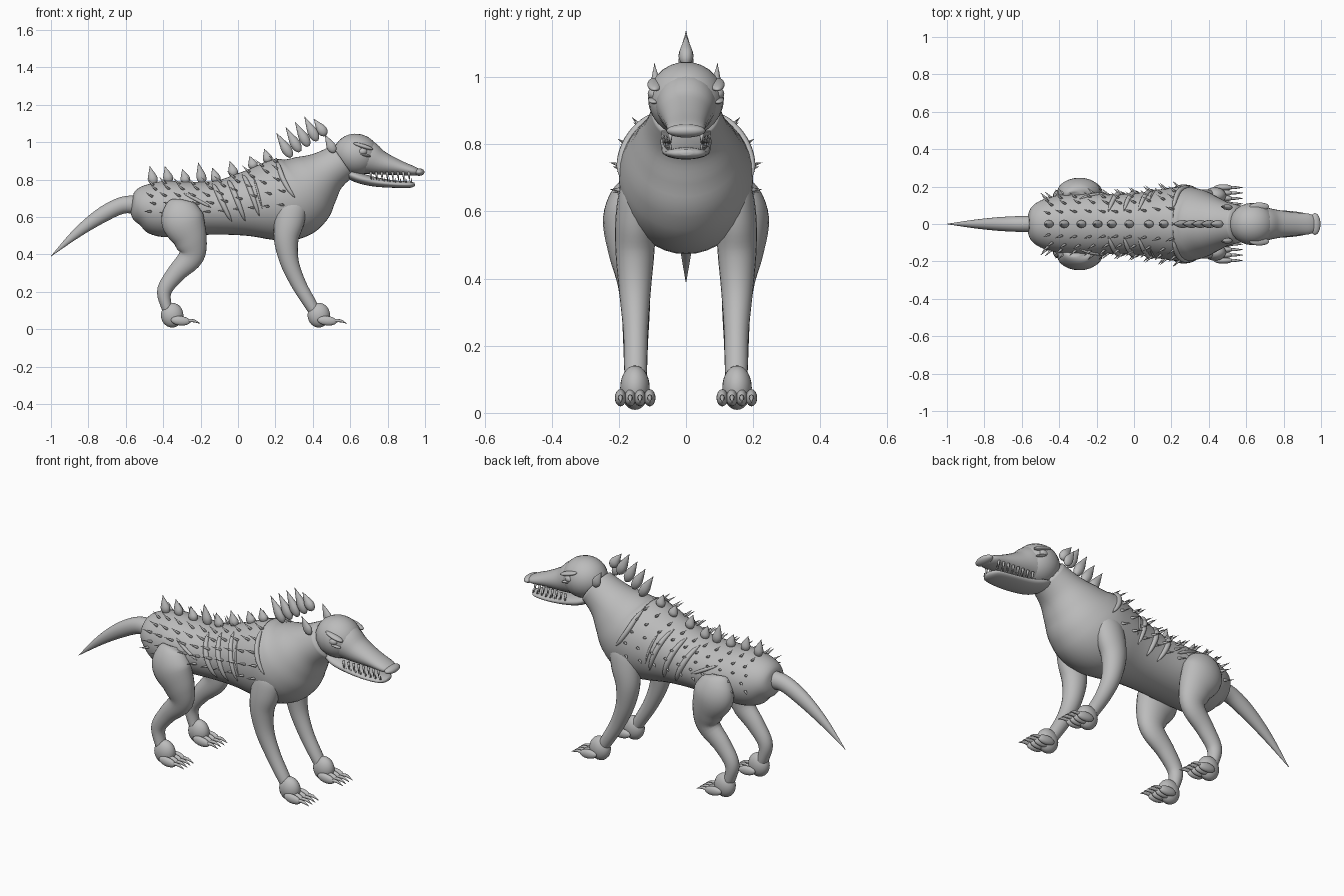
import bpy, bmesh, math
from mathutils import Vector, Matrix

if "Cube" in bpy.data.objects:
    bpy.data.objects.remove(bpy.data.objects["Cube"], do_unlink=True)

hide = bpy.data.materials.new("grey hide")
hide.use_nodes = True
hide.diffuse_color = (0.5, 0.5, 0.5, 1)
hide.node_tree.nodes["Principled BSDF"].inputs["Base Color"].default_value = (0.5, 0.5, 0.5, 1)


def finish(name, bm):
    """Turn a bmesh into a smooth, grey object."""
    bmesh.ops.recalc_face_normals(bm, faces=bm.faces)
    for f in bm.faces:
        f.smooth = True
    mesh = bpy.data.meshes.new(name)
    bm.to_mesh(mesh)
    bm.free()
    mesh.materials.append(hide)
    obj = bpy.data.objects.new(name, mesh)
    bpy.context.collection.objects.link(obj)


def sample(pts, t):
    """Catmull-Rom value of the point list at t, in units of points."""
    n = len(pts) - 1
    i = min(max(int(t), 0), n - 1)
    f = t - i
    p = [pts[min(max(j, 0), n)] for j in range(i - 1, i + 3)]
    return [b + f / 2 * (c - a + f * (2 * a - 5 * b + 4 * c - d + f * (3 * (b - c) + d - a)))
            for a, b, c, d in zip(*p)]


def frame(pts, t):
    """Centre, side axis, up axis and radii at t. Points are x, y, z, side radius, up radius."""
    v = sample(pts, t)
    n = len(pts) - 1
    tan = Vector(sample(pts, min(t + .05, n))[:3]) - Vector(sample(pts, max(t - .05, 0))[:3])
    tan.normalize()
    side = Vector((0, 1, 0))
    side = (side - tan * side.dot(tan)).normalized()
    return Vector(v[:3]), side, tan.cross(side), max(v[3], .001), max(v[4], .001)


def tube(bm, pts, sides=24, steps=5):
    """Loft ellipses along a path."""
    rings = []
    for k in range((len(pts) - 1) * steps + 1):
        c, s, u, a, b = frame(pts, k / steps)
        rings.append([bm.verts.new(c + s * a * math.cos(q) + u * b * math.sin(q))
                      for q in (2 * math.pi * i / sides for i in range(sides))])
    for r0, r1 in zip(rings, rings[1:]):
        for i in range(sides):
            j = (i + 1) % sides
            bm.faces.new((r0[i], r0[j], r1[j], r1[i]))
    bm.faces.new(rings[0])
    bm.faces.new(rings[-1])


def ball(bm, centre, radii, pitch=0):
    m = (Matrix.Translation(centre) @ Matrix.Rotation(pitch, 4, 'Y')
         @ Matrix.Diagonal((*radii, 1)))
    bmesh.ops.create_uvsphere(bm, u_segments=24, v_segments=14, radius=1, matrix=m)


def spike(bm, base, tip, r, sides=8):
    base, tip = Vector(base), Vector(tip)
    d = tip - base
    m = Matrix.Translation((base + tip) / 2) @ d.to_track_quat('Z', 'Y').to_matrix().to_4x4()
    bmesh.ops.create_cone(bm, cap_ends=True, segments=sides, radius1=r, radius2=0,
                          depth=d.length, matrix=m)


def leaf(bm, base, tip, wide, thick):
    """Teardrop spine, fat near the base and pointed at the tip."""
    base, tip = Vector(base), Vector(tip)
    tube(bm, [(*base.lerp(tip, f), thick * w, wide * w)
              for f, w in ((0, .3), (.12, .8), (.35, 1), (.65, .6), (1, 0))], 12, 3)


# Torso and neck
torso = [(x, 0, z, ry, rz) for x, z, ry, rz in (
    (-.575, .645, .01, .01), (-.555, .645, .08, .07), (-.5, .65, .125, .12),
    (-.4, .643, .155, .15), (-.25, .645, .165, .143), (-.1, .65, .16, .145),
    (.05, .67, .17, .175), (.17, .685, .19, .21), (.27, .7, .2, .225),
    (.34, .735, .187, .21), (.41, .79, .155, .165), (.48, .845, .122, .118),
    (.56, .9, .1, .1))]
bm = bmesh.new()
tube(bm, torso, 40)
finish("torso", bm)


def skin(x, degrees, s):
    """Point and outward direction on the torso; the angle runs from the spine down."""
    lo, hi = 0, len(torso) - 1
    for _ in range(30):
        mid = (lo + hi) / 2
        lo, hi = (mid, hi) if sample(torso, mid)[0] < x else (lo, mid)
    c, side, up, a, b = frame(torso, lo)
    q = math.radians(degrees)
    up = up if up.z > 0 else -up
    return (c + side * s * a * math.sin(q) + up * b * math.cos(q),
            (side * s * math.sin(q) / a + up * math.cos(q) / b).normalized())


# Tail
bm = bmesh.new()
tube(bm, [(-.53, 0, .665, .045, .05), (-.62, 0, .662, .042, .045), (-.73, 0, .608, .036, .041),
          (-.86, 0, .515, .022, .026), (-1, 0, .39, .001, .001)])
finish("tail", bm)

# Head: skull, snout, nose and lower jaw
bm = bmesh.new()
ball(bm, (.632, 0, .935), (.122, .113, .11), .15)
finish("skull", bm)
bm = bmesh.new()
tube(bm, [(.6, 0, .925, .085, .09), (.68, 0, .92, .092, .095), (.76, 0, .89, .077, .066),
          (.86, 0, .864, .062, .04), (.94, 0, .845, .054, .025), (.975, 0, .84, .03, .012)])
finish("snout", bm)
bm = bmesh.new()
ball(bm, (.968, 0, .84), (.029, .058, .02))
finish("nose", bm)
bm = bmesh.new()
tube(bm, [(.56, 0, .85, .05, .02), (.63, 0, .815, .075, .028), (.72, 0, .79, .073, .026),
          (.83, 0, .776, .07, .02), (.92, 0, .773, .055, .017), (.945, 0, .776, .02, .008)])
finish("lower_jaw", bm)
bm = bmesh.new()
for s in (-1, 1):
    for i in range(8):
        x = .71 + .029 * i
        y = s * (.066 - .0028 * i)
        spike(bm, (x, y, .84), (x + .004, y, .787 if i % 3 else .778), .008)
        spike(bm, (x + .014, y, .785), (x + .014, y, .812), .005)
finish("teeth", bm)

for s, label in ((1, "left"), (-1, "right")):
    # Eye, lids, brow and ear
    bm = bmesh.new()
    ball(bm, (.665, s * .092, .95), (.026, .022, .02))
    finish(label + "_eye", bm)
    bm = bmesh.new()
    ball(bm, (.67, s * .093, .978), (.055, .022, .012), .3)
    ball(bm, (.675, s * .095, .932), (.036, .018, .008), .25)
    finish(label + "_brow_and_lid", bm)
    bm = bmesh.new()
    leaf(bm, (.515, s * .088, .945), (.465, s * .094, .1 + .94), .025, .015)
    finish(label + "_ear", bm)

    # Legs: each ends in a ball paw with four toes and claws
    fore = [(.29, .14, .69, .02, .03), (.29, .145, .665, .05, .075), (.275, .15, .58, .06, .08),
            (.258, .152, .48, .058, .066), (.275, .152, .36, .047, .05),
            (.325, .15, .24, .037, .04), (.39, .15, .13, .034, .034), (.42, .15, .08, .03, .03)]
    hind = [(-.31, .15, .685, .02, .04), (-.31, .16, .66, .055, .085), (-.295, .172, .58, .075, .115),
            (-.255, .165, .48, .066, .09), (-.25, .155, .39, .05, .068),
            (-.33, .15, .3, .042, .05), (-.392, .15, .21, .037, .04),
            (-.385, .15, .13, .034, .03), (-.36, .15, .08, .03, .03)]
    for kind, path, px in (("front", fore, .432), ("hind", hind, -.352)):
        bm = bmesh.new()
        tube(bm, [(x, s * y, z, a, b) for x, y, z, a, b in path])
        finish(f"{label}_{kind}_leg", bm)
        bm = bmesh.new()
        ball(bm, (px, s * .152, .075), (.06, .044, .066))
        for i in range(4):
            y = s * (.108 + .029 * i)
            ball(bm, (px + .045, y, .045), (.052, .017, .025), .1)
        finish(f"{label}_{kind}_paw", bm)
        bm = bmesh.new()
        for i in range(4):
            y = s * (.108 + .029 * i)
            tube(bm, [(px + .08, y, .045, .009, .009), (px + .115, y, .045, .007, .008),
                      (px + .15, y, .03, .001, .001)], 8, 3)
        finish(f"{label}_{kind}_claws", bm)

    # Raised rib ridges and a slanting scar: start x, end x, angles, radius
    bm = bmesh.new()
    for x0, x1, a0, a1, r in ((-.13, -.045, 25, 122, .013), (-.035, .025, 25, 122, .013),
                              (.045, .105, 25, 112, .012), (.1, .125, 45, 100, .005),
                              (.24, .3, 25, 92, .012), (-.29, -.145, 55, 88, .008)):
        path = []
        for k in range(9):
            f = k / 8
            p, n = skin(x0 + (x1 - x0) * f, a0 + (a1 - a0) * f, s)
            w = r * (.15 + math.sin(math.pi * f) ** .5)
            path.append((*p, w, w))
        tube(bm, path, 10, 3)
    finish(label + "_rib_ridges", bm)

    # Small quills in rows along the flank, swept backwards
    bm = bmesh.new()
    for row, angle in enumerate((24, 44, 62, 80, 98)):
        for i in range(10):
            x = -.46 + .078 * i + (.02 if row % 2 else 0)
            p, n = skin(x, angle, s)
            spike(bm, p - n * .01, p + n * .032 + Vector((-.042, 0, .006)), .009, 7)
    finish(label + "_quills", bm)

# Spines down the back
bm = bmesh.new()
for i, (x, h) in enumerate(((-.46, .1), (-.365, .09), (-.27, .08), (-.185, .115), (-.1, .08),
                            (.005, .085), (.11, .07), (.19, .075))):
    p, n = skin(x, 0, 1)
    leaf(bm, p - n * .012, p + Vector((-.025, 0, h - .012)), .026, .021)
finish("back_spines", bm)

# Tall mane on the neck, leaning backwards
bm = bmesh.new()
for i in range(5):
    x, z = .275 + .046 * i, .92 + .029 * i
    leaf(bm, (x + .01, 0, z), (x - .07 + .004 * i, 0, z + .13 - .0 * i if i < 4 else 1.125),
         .027, .022)
finish("mane_spines", bm)
